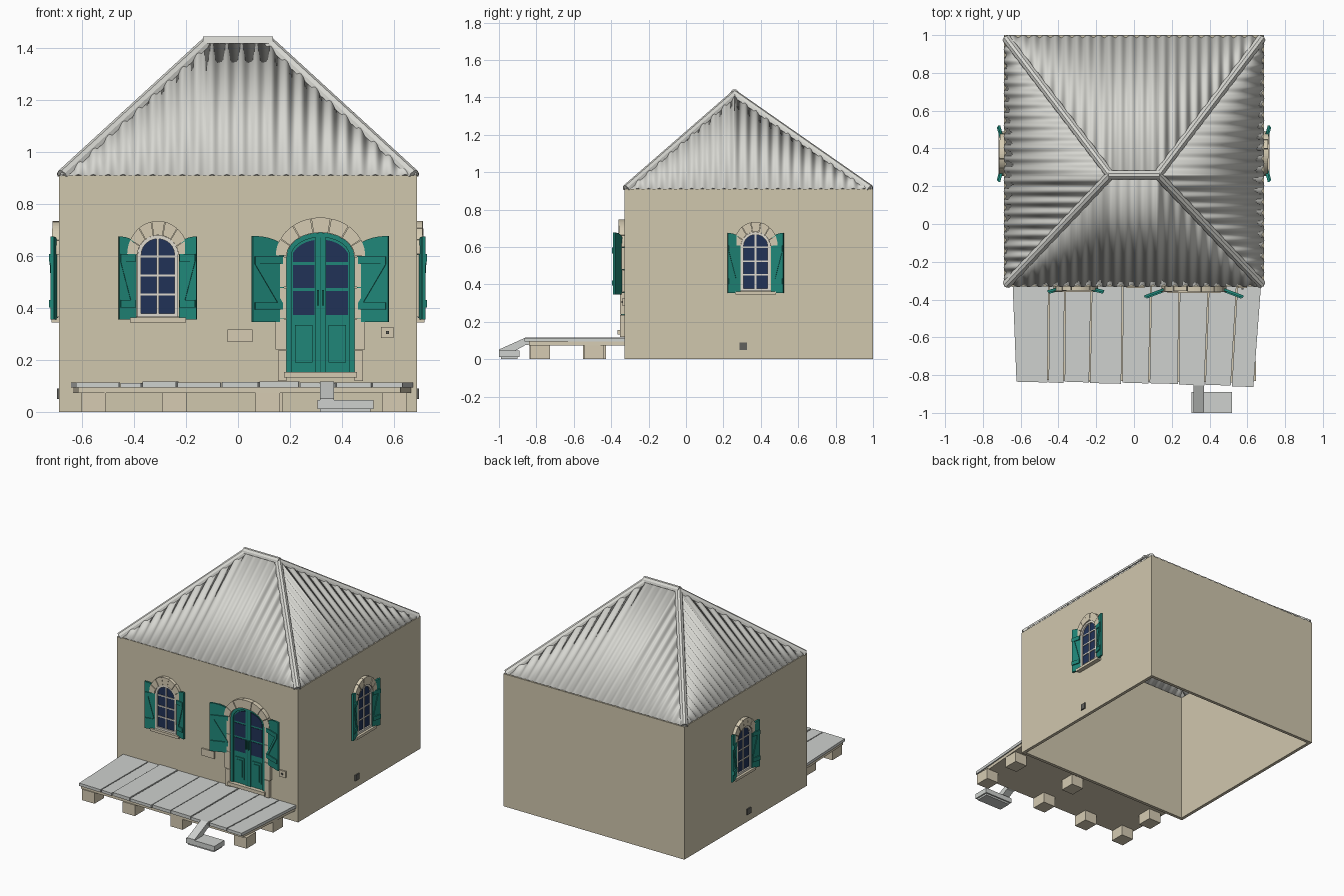
import bpy, bmesh, math, random
from mathutils import Vector, Matrix

if "Cube" in bpy.data.objects:
    bpy.data.objects.remove(bpy.data.objects["Cube"])

random.seed(4)


def material(name, r, g, b):
    m = bpy.data.materials.new(name)
    m.diffuse_color = (r, g, b, 1)
    m.use_nodes = True
    m.node_tree.nodes["Principled BSDF"].inputs["Base Color"].default_value = m.diffuse_color
    return m


WALL = material("wall_beige", .63, .57, .42)
STONE = material("stone_beige", .67, .60, .45)
CREAM = material("frame_cream", .74, .70, .62)
ROOF = material("roof_grey", .68, .68, .64)
DECK = material("deck_grey", .62, .64, .62)
TEAL = material("teal_paint", .014, .24, .19)
DARK_TEAL = material("dark_teal", .008, .14, .11)
GLASS = material("navy_glass", .015, .032, .095)
IRON = material("dark_grey", .12, .12, .11)

ID = Matrix.Identity(4)
FLAT = Matrix.Rotation(-math.pi / 2, 4, 'X')      # outline lies in plan, depth goes up
SIDE = Matrix.Rotation(math.pi / 2, 4, 'Z')       # outline in y/z, depth goes +x


def finish(name, bm, mat, M=ID):
    bmesh.ops.recalc_face_normals(bm, faces=bm.faces)
    me = bpy.data.meshes.new(name)
    bm.to_mesh(me)
    bm.free()
    me.transform(M)
    me.materials.append(mat)
    ob = bpy.data.objects.new(name, me)
    bpy.context.collection.objects.link(ob)
    return ob


def prism(name, pts, d0, d1, mat, M=ID):
    """Outline in local x/z, extruded outwards (-y) from d0 to d1."""
    bm = bmesh.new()
    a = [bm.verts.new((x, -d0, z)) for x, z in pts]
    b = [bm.verts.new((x, -d1, z)) for x, z in pts]
    bm.faces.new(a)
    bm.faces.new(b[::-1])
    for i in range(len(pts)):
        j = (i + 1) % len(pts)
        bm.faces.new((a[i], a[j], b[j], b[i]))
    return finish(name, bm, mat, M)


def plate(name, x0, x1, z0, z1, d0, d1, mat, M=ID):
    return prism(name, [(x0, z0), (x1, z0), (x1, z1), (x0, z1)], d0, d1, mat, M)


def arc(hw, spring, rise, a0=0, a1=math.pi, n=12):
    return [(hw * math.cos(a0 + (a1 - a0) * i / n), spring + rise * math.sin(a0 + (a1 - a0) * i / n))
            for i in range(n + 1)]


def arched(hw, z0, spring, rise):
    return [(-hw, z0), (hw, z0)] + arc(hw, spring, rise)


def arch_stones(name, inner, outer, spring, depth, n, M):
    for i in range(n):
        a0, a1 = math.pi * i / n, math.pi * (i + 1) / n - .02
        ring = arc(*inner[:1], spring, inner[1], a0, a1, 4) + arc(*outer[:1], spring, outer[1], a0, a1, 4)[::-1]
        prism(name, ring, -.01, depth + random.uniform(-.003, .003), STONE, M)


def shutter(M, hinge, side, w, z0, low, high, angle):
    S = M @ Matrix.Translation((hinge, 0, 0)) @ Matrix.Rotation(-side * angle, 4, 'Z')
    top = [(side * w * i / 6, low + (high - low) * math.sqrt(1 - (1 - i / 6) ** 2)) for i in range(7)]
    prism("shutter", [(side * w, z0), (0, z0)] + top, .004, .017, TEAL, S)
    h = low - z0
    lo, hi = z0 + .17 * h, z0 + .8 * h
    a, b = side * .06 * w, side * .94 * w
    for z in (lo, hi):
        plate("shutter_bar", a, b, z, z + .028, .015, .024, TEAL, S)
    prism("shutter_brace", [(a, lo + .028), (a + side * .02, lo + .028), (b, hi), (b - side * .02, hi)],
          .015, .022, TEAL, S)


def window(M):
    hw, z0, sp, rise = .078, .365, .605, .075
    prism("window_glass", arched(hw - .004, z0, sp, rise - .004), -.01, .006, GLASS, M)
    rim = arc(hw, sp, rise) + [(-hw, z0), (-hw + .014, z0)] + arc(hw - .014, sp, rise - .014)[::-1] + [(hw - .014, z0), (hw, z0)]
    prism("window_frame", rim, -.01, .016, CREAM, M)
    plate("window_bottom_rail", -hw, hw, z0, z0 + .014, -.01, .016, CREAM, M)
    plate("window_mullion", -.005, .005, z0, sp + rise - .008, 0, .012, CREAM, M)
    for k in range(1, 4):
        z = z0 + .014 + k * .073
        plate("window_muntin", -hw + .01, hw - .01, z - .004, z + .004, 0, .011, CREAM, M)
    arch_stones("window_arch_stone", (hw, rise), (.118, .13), sp, .024, 7, M)
    for s in (-1, 1):
        plate("window_jamb", s * hw, s * .1, z0, sp, -.01, .01, STONE, M)
        shutter(M, s * .086, s, .068, .355, .635, .675, .25)
    plate("window_sill", -.108, .108, .345, .363, -.01, .03, STONE, M)


# House walls: hollow shell, open below
bm = bmesh.new()
bmesh.ops.create_cube(bm, size=1)
bmesh.ops.delete(bm, geom=[f for f in bm.faces if abs(f.normal.z) > .5], context='FACES')
walls = finish("walls", bm, WALL, Matrix.Translation((0, .335, .455)) @ Matrix.Diagonal((1.375, 1.33, .91, 1)))
mod = walls.modifiers.new("thickness", 'SOLIDIFY')
mod.thickness, mod.offset, mod.use_even_offset = .022, -1, True


# Corrugated roof slopes
def slope(name, a, b, c, d, waves):
    a, b, c, d = map(Vector, (a, b, c, d))
    e = b - a
    s1, s2 = ((p - a).dot(e) / e.length_squared for p in (c, d))
    up = c - (a + e * s1)
    nrm = e.cross(up).normalized()
    bm = bmesh.new()
    prev, n = None, waves * 8
    for i in range(n + 1):
        s = i / n
        t = min(1, s / s1, (1 - s) / (1 - s2))
        o = a + e * s + nrm * (.007 * math.sin(2 * math.pi * waves * s))
        cur = (bm.verts.new(o), bm.verts.new(o + up * t))
        if prev:
            bm.faces.new((prev[0], cur[0], cur[1], prev[1]))
        prev = cur
    bmesh.ops.remove_doubles(bm, verts=bm.verts, dist=1e-5)
    for f in bm.faces:
        f.smooth = True
    ob = finish(name, bm, ROOF)
    m = ob.modifiers.new("sheet", 'SOLIDIFY')
    m.thickness, m.offset = .008, -1


X, Y0, Y1, E = .685, -.33, .995, .912
R0, R1 = (-.125, .26, 1.425), (.125, .26, 1.425)
FL, FR, BR, BL = (-X, Y0, E), (X, Y0, E), (X, Y1, E), (-X, Y1, E)
slope("roof_front", FL, FR, R0, R1, 24)
slope("roof_right", FR, BR, R1, R1, 23)
slope("roof_back", BR, BL, R1, R0, 24)
slope("roof_left", BL, FL, R0, R0, 23)


# Hip and ridge caps
def cap(name, p, q):
    p, q = Vector(p), Vector(q)
    L = (q - p).length
    M = Matrix.Translation(p) @ (q - p).to_track_quat('X', 'Z').to_matrix().to_4x4() @ SIDE.inverted() @ SIDE
    bm = bmesh.new()
    prof = [(-.024, -.014), (-.02, .001), (-.008, .013), (.008, .013), (.02, .001), (.024, -.014)]
    r0 = [bm.verts.new((0, y, z)) for y, z in prof]
    r1 = [bm.verts.new((L, y, z)) for y, z in prof]
    bm.faces.new(r0)
    bm.faces.new(r1[::-1])
    for i in range(6):
        j = (i + 1) % 6
        bm.faces.new((r0[i], r0[j], r1[j], r1[i]))
    finish(name, bm, ROOF, M)


for corner, ridge in ((FL, R0), (FR, R1), (BR, R1), (BL, R0)):
    cap("hip_cap", Vector(corner).lerp(Vector(ridge), .01), ridge)
cap("ridge_cap", (-.135, .26, 1.43), (.135, .26, 1.43))

# Windows: front and both sides, with small side vents
FRONT = Matrix.Translation((0, -.33, 0))
RIGHT = Matrix.Translation((.6875, 0, 0)) @ SIDE
LEFT = Matrix.Translation((-.6875, 0, 0)) @ SIDE.inverted()
window(FRONT @ Matrix.Translation((-.308, 0, 0)))
for M, s in ((RIGHT, 1), (LEFT, -1)):
    window(M @ Matrix.Translation((s * .372, 0, 0)))
    c = s * .305
    plate("vent", c - .02, c + .02, .05, .09, -.005, .008, IRON, M)

# Double door
D = FRONT @ Matrix.Translation((.317, 0, 0))
prism("door", arched(.13, .155, .6, .09), -.01, .008, TEAL, D)
rim = arc(.13, .6, .09) + [(-.13, .155), (-.112, .155)] + arc(.112, .6, .072)[::-1] + [(.112, .155), (.13, .155)]
prism("door_frame", rim, 0, .016, TEAL, D)
plate("door_centre_post", -.02, .02, .155, .672, 0, .014, TEAL, D)
plate("door_seam", -.0015, .0015, .155, .672, .01, .0148, DARK_TEAL, D)
for s in (-1, 1):
    x0, x1 = s * .022, s * .105
    for z0, z1 in ((.373, .465), (.477, .565)):
        plate("door_pane", x0, x1, z0, z1, .004, .011, GLASS, D)
    top = [(x, .585 + .078 * math.sqrt(1 - (x / .112) ** 2)) for x in (x1 + (x0 - x1) * i / 6 for i in range(7))]
    prism("door_top_pane", [(x0, .577), (x1, .577)] + top, .004, .011, GLASS, D)
    plate("door_panel", s * .03, s * .098, .19, .335, .004, .014, TEAL, D)
    plate("door_panel_field", s * .042, s * .086, .205, .32, .01, .018, TEAL, D)
    plate("door_handle", s * .006, s * .014, .41, .47, .01, .028, DARK_TEAL, D)
    # Stone jambs in stacked blocks
    for k in range(4):
        z = .12 + k * .12
        w = .172 if k % 2 else .164
        plate("door_jamb_stone", s * .13, s * w, z, z + .117, -.01, .022, STONE, D)
    shutter(D, s * .146, s, .128, .346, .625, .677, .36)
arch_stones("door_arch_stone", (.13, .09), (.172, .148), .6, .028, 7, D)
plate("door_threshold", -.14, .14, .132, .155, -.01, .035, STONE, D)

# Wall plaque and bell plate
plate("wall_plaque", -.04, .056, .27, .318, -.005, .009, STONE, FRONT)
plate("bell_plate", .55, .598, .284, .328, -.005, .01, STONE, FRONT)
plate("bell_button", .568, .58, .3, .312, .005, .016, IRON, FRONT)

# Deck: planks on a base, standing on blocks
back = [-.645, -.45, -.365, -.225, -.06, .09, .24, .395, .545, .675]
front = [-.625, -.455, -.37, -.235, -.065, .08, .235, .375, .515, .635]
for i in range(9):
    y = -.835 - .0025 * i + random.uniform(-.006, .006)
    g = .003
    prism("deck_plank", [(back[i] + g, -.33), (front[i] + g, y), (front[i + 1] - g, y - .004), (back[i + 1] - g, -.33)],
          .094, .115 + random.uniform(-.003, .003), DECK, FLAT)
prism("deck_base", [(-.635, -.33), (-.615, -.825), (.625, -.84), (.665, -.33)], .073, .097, STONE, FLAT)
for x, y in ((.6, -.78), (.6, -.49), (.115, -.78), (.125, -.48), (-.245, -.785), (-.555, -.78), (-.555, -.5)):
    plate("deck_block", x - .047, x + .047, y - .052, y + .052, 0, .075, STONE, FLAT)

# Step and its sloping support
plate("step", .305, .52, -1.0, -.89, .012, .046, DECK, FLAT)
plate("step_foot", .315, .51, -.99, -.9, 0, .014, DECK, FLAT)
prism("step_stringer", [(-1.0, .03), (-1.0, .052), (-.855, .117), (-.82, .117), (-.82, .08), (-.86, .075), (-.94, .03)],
      .315, .37, DECK, SIDE)
